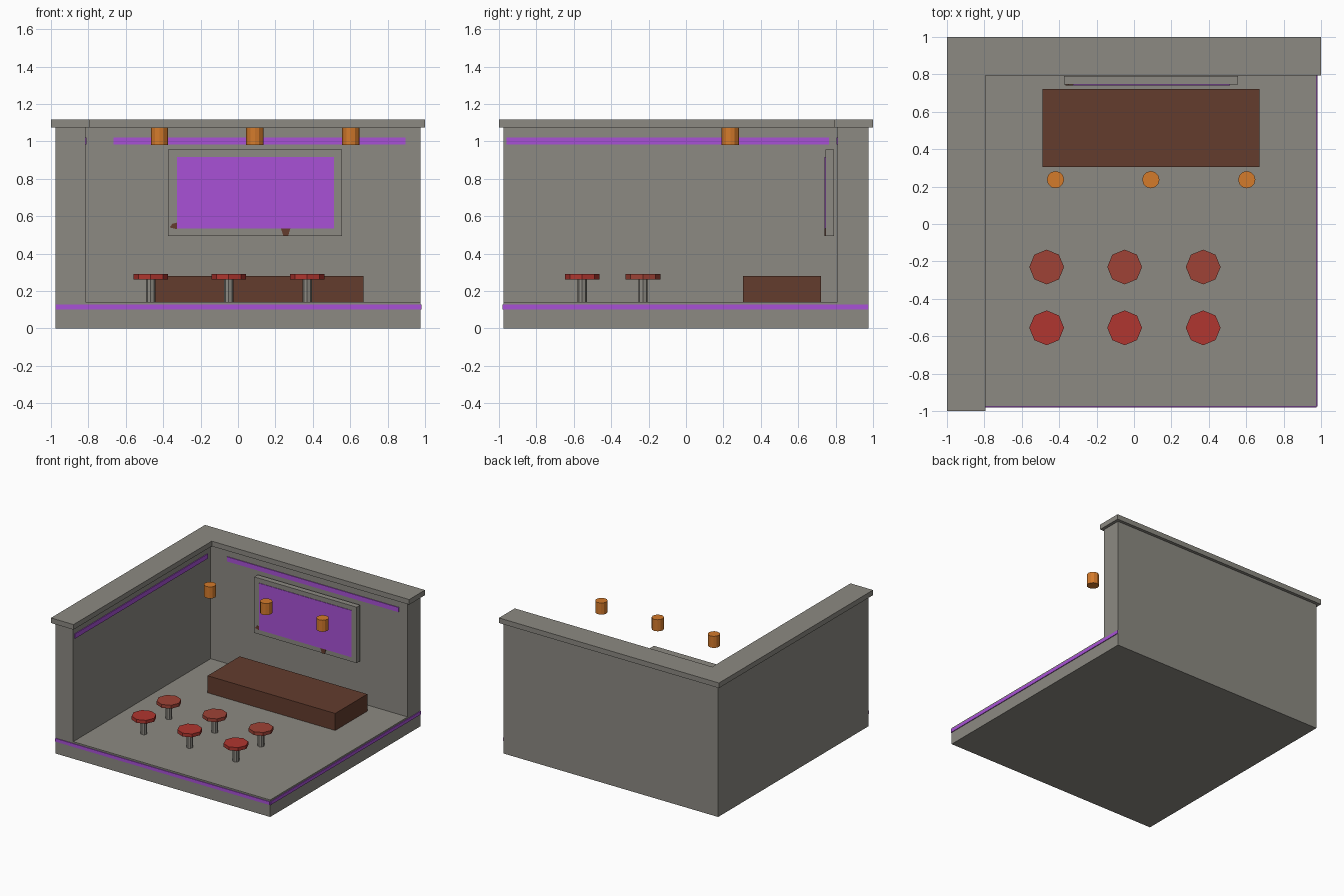
import bpy
import bmesh
from math import pi

if "Cube" in bpy.data.objects:
    bpy.data.objects.remove(bpy.data.objects["Cube"], do_unlink=True)


def material(name, rgb):
    lin = [c / 12.92 if c <= 0.04045 else ((c + 0.055) / 1.055) ** 2.4 for c in rgb]
    m = bpy.data.materials.new(name)
    m.use_nodes = True
    m.diffuse_color = (*lin, 1)
    m.node_tree.nodes["Principled BSDF"].inputs["Base Color"].default_value = (*lin, 1)
    return m


GREY = material("concrete grey", (0.55, 0.54, 0.51))
PURPLE = material("neon purple", (0.66, 0.32, 0.84))
BROWN = material("dark wood", (0.39, 0.235, 0.18))
ORANGE = material("lamp orange", (0.83, 0.48, 0.17))
RED = material("seat red", (0.69, 0.21, 0.185))
DULL_RED = material("seat dull red", (0.62, 0.26, 0.21))


def finish(name, bm, mat):
    bmesh.ops.recalc_face_normals(bm, faces=bm.faces)
    mesh = bpy.data.meshes.new(name)
    bm.to_mesh(mesh)
    bm.free()
    mesh.materials.append(mat)
    ob = bpy.data.objects.new(name, mesh)
    bpy.context.collection.objects.link(ob)
    return ob


def box(name, x, y, z, mat):
    bm = bmesh.new()
    bmesh.ops.create_cube(bm, size=1)
    for v in bm.verts:
        v.co = [lo + (c + 0.5) * (hi - lo) for c, (lo, hi) in zip(v.co, (x, y, z))]
    return finish(name, bm, mat)


def cylinder(name, x, y, z, radius, sides, mat):
    bm = bmesh.new()
    bmesh.ops.create_cone(bm, cap_ends=True, segments=sides, radius1=radius,
                          radius2=radius, depth=z[1] - z[0])
    bmesh.ops.translate(bm, verts=bm.verts, vec=(x, y, sum(z) / 2))
    return finish(name, bm, mat)


def prism(name, outline, axis, lo, hi, mat):
    """Extrude a 2D outline along y or z."""
    bm = bmesh.new()
    place = (lambda a, b: (a, lo, b)) if axis == "y" else (lambda a, b: (a, b, lo))
    face = bm.faces.new([bm.verts.new(place(a, b)) for a, b in outline])
    top = bmesh.ops.extrude_face_region(bm, geom=[face])["geom"]
    step = (0, hi - lo, 0) if axis == "y" else (0, 0, hi - lo)
    bmesh.ops.translate(bm, vec=step,
                        verts=[v for v in top if isinstance(v, bmesh.types.BMVert)])
    return finish(name, bm, mat)


# Room shell: a block with the open corner cut away
E, FLOOR, TOP = 0.975, 0.14, 1.075
INNER_X, INNER_Y = -0.815, 0.81
shell = box("room_shell", (-E, E), (-E, E), (0, TOP), GREY)
cutter = box("room_cutter", (INNER_X, 1.2), (-1.2, INNER_Y), (FLOOR, 1.3), GREY)
cutter.hide_render = True
cut = shell.modifiers.new("open_corner", "BOOLEAN")
cut.operation, cut.solver, cut.object = "DIFFERENCE", "EXACT", cutter
bpy.context.view_layer.objects.active = shell
bpy.ops.object.modifier_apply(modifier=cut.name)
bpy.data.objects.remove(cutter, do_unlink=True)

# Overhanging cap on both walls
prism("wall_cap", [(-1, -1), (-0.795, -1), (-0.795, 0.795), (1, 0.795), (1, 1), (-1, 1)],
      "z", TOP, 1.117, GREY)

# Neon strips on the floor edge and walls
T = 0.006
box("front_floor_strip", (-E, E), (-E - T, -E), (0.1, 0.127), PURPLE)
box("side_floor_strip", (E, E + T), (-E, E), (0.1, 0.127), PURPLE)
box("back_wall_strip", (-0.665, 0.895), (INNER_Y - T, INNER_Y), (0.982, 1.02), PURPLE)
box("side_wall_strip", (INNER_X, INNER_X + T), (-0.96, 0.765), (0.982, 1.02), PURPLE)

# Wall screen
box("screen_frame", (-0.375, 0.557), (0.745, 0.79), (0.495, 0.955), GREY)
box("screen", (-0.327, 0.512), (0.741, 0.745), (0.533, 0.917), PURPLE)
prism("screen_lower_bracket", [(0.23, 0.533), (0.28, 0.533), (0.268, 0.495), (0.242, 0.495)],
      "y", 0.741, 0.745, BROWN)
prism("screen_side_bracket", [(-0.327, 0.53), (-0.327, 0.565), (-0.35, 0.56), (-0.365, 0.54)],
      "y", 0.741, 0.745, BROWN)

# Counter
box("counter", (-0.49, 0.67), (0.305, 0.722), (FLOOR, 0.28), BROWN)

# Two rows of stools
for row, y, seat_mat in (("front", -0.555, RED), ("back", -0.23, DULL_RED)):
    for side, x in (("right", -0.467), ("middle", -0.05), ("left", 0.37)):
        cylinder(f"{row}_{side}_stool_leg", x, y, (FLOOR, 0.262), 0.025, 8, GREY)
        cylinder(f"{row}_{side}_stool_seat", x, y, (0.262, 0.29), 0.093, 8, seat_mat)

# Hanging lamps
for side, x in (("right", -0.42), ("middle", 0.09), ("left", 0.603)):
    cylinder(f"{side}_lamp", x, 0.237, (0.98, TOP), 0.046, 12, ORANGE)
